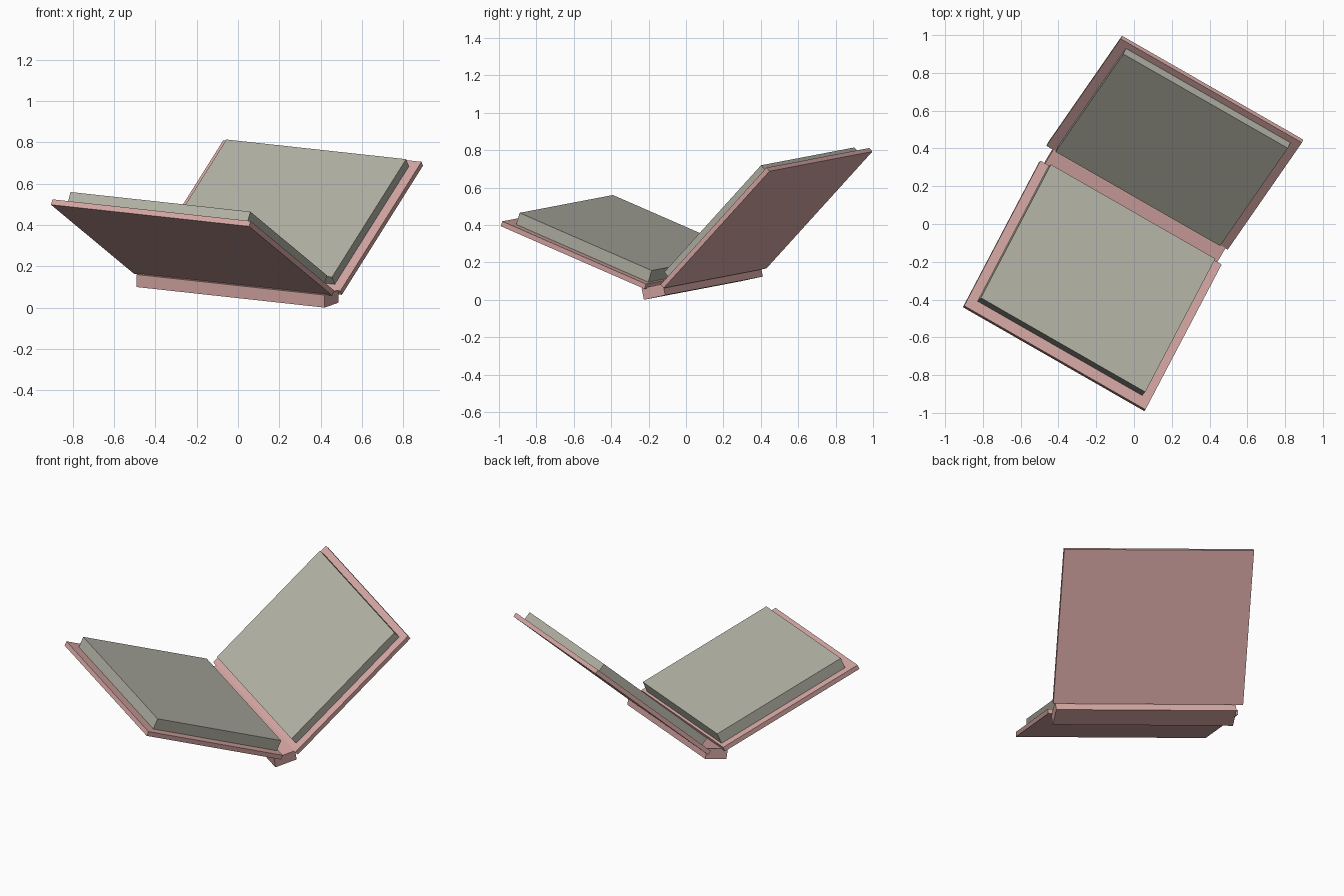
import bpy
import bmesh
from mathutils import Vector, Matrix

if "Cube" in bpy.data.objects:
    bpy.data.objects.remove(bpy.data.objects["Cube"])


def material(name, rgb):
    m = bpy.data.materials.new(name)
    m.diffuse_color = (*rgb, 1)
    m.use_nodes = True
    m.node_tree.nodes["Principled BSDF"].inputs["Base Color"].default_value = m.diffuse_color
    return m


pink = material("cover_pink", (0.67, 0.39, 0.37))
cream = material("page_grey_green", (0.45, 0.45, 0.38))

# Shared direction along the spine, and outward direction of each cover
u = Vector((0.96, -0.55, -0.105)).normalized()


def frame(out, side):
    """Axes: along spine, outward, up from the surface."""
    out = (out - u * out.dot(u)).normalized()
    return u, out, u.cross(out) * side


def slab(name, corner, axes, ranges, mat):
    """Box spanning the given ranges along three axes, measured from a corner."""
    bm = bmesh.new()
    bmesh.ops.create_cube(bm, size=1)
    for v in bm.verts:
        v.co = Vector(corner) + sum(
            (ax * (lo + (hi - lo) * (c + 0.5))
             for ax, (lo, hi), c in zip(axes, ranges, v.co)), Vector())
    bmesh.ops.recalc_face_normals(bm, faces=bm.faces)
    me = bpy.data.meshes.new(name)
    bm.to_mesh(me)
    bm.free()
    me.materials.append(mat)
    ob = bpy.data.objects.new(name, me)
    bpy.context.collection.objects.link(ob)


# name, lower inner corner, outward direction, side, board thickness,
# page top height, page inner and outer limits
halves = [
    ("front", (0.457, -0.222, 0.058), Vector((-0.40, -0.77, 0.335)), -1,
     0.028, 0.095, 0.015, 0.87),
    ("back", (0.503, -0.120, 0.062), Vector((0.396, 0.565, 0.625)), 1,
     0.026, 0.074, 0.04, 0.89),
]
for name, corner, out, side, thick, top, inner, outer in halves:
    axes = frame(out, side)
    # Cover board
    slab(name + "_cover", corner, axes,
         [(-1.111, 0), (0, out.length), (0, thick)], pink)
    # Page block
    slab(name + "_pages", corner, axes,
         [(-1.059, -0.051), (inner, outer), (thick, top)], cream)

# Spine bar under the hinge
slab("spine", (0.42, -0.225, 0.0), frame(Vector((0.51, 0.84, 0.18)), 1),
     [(-1.055, 0), (0, 0.135), (0, 0.062)], pink)
